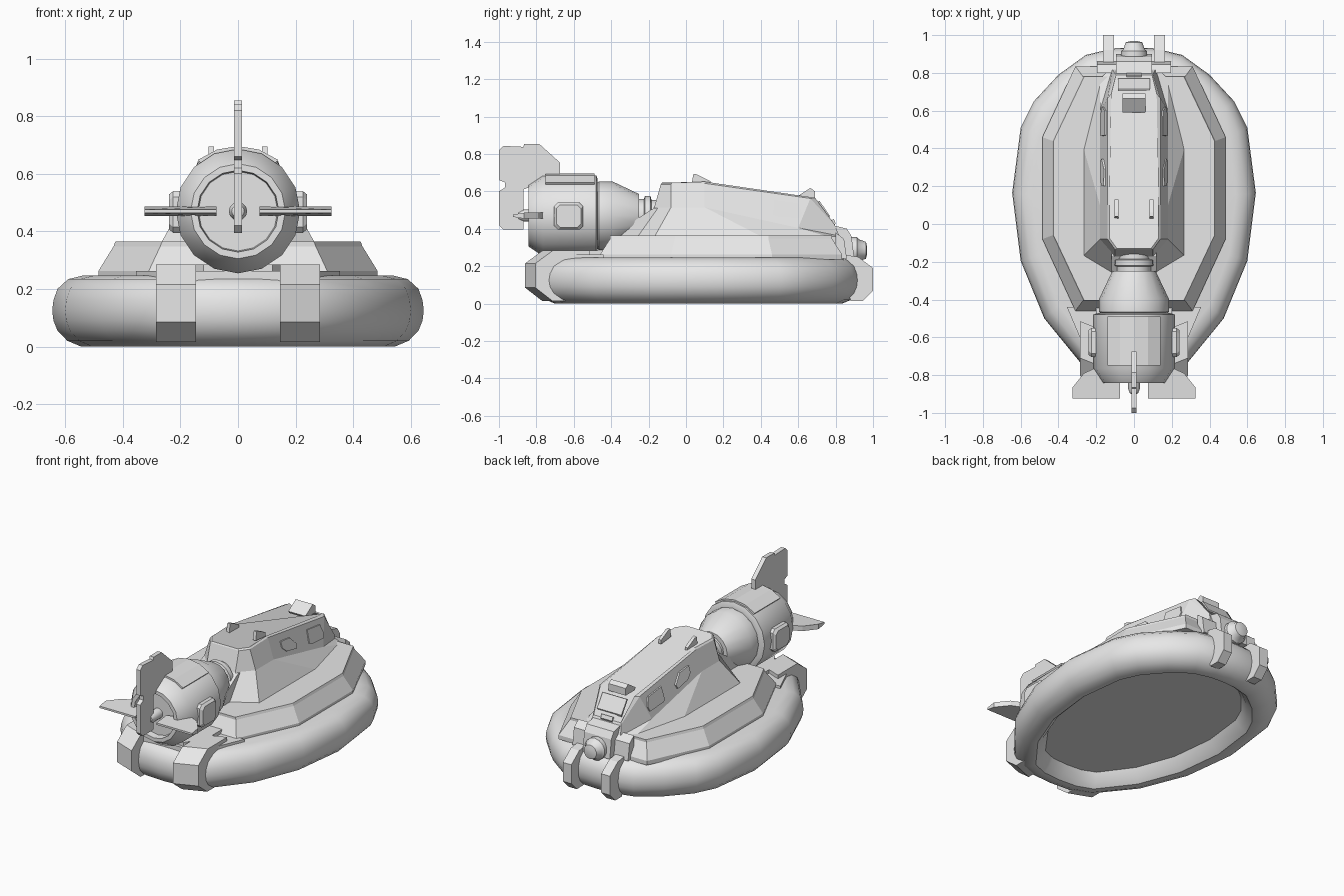
import bpy, bmesh, math

old = bpy.data.objects.get("Cube")
if old:
    bpy.data.objects.remove(old, do_unlink=True)

grey = bpy.data.materials.new("plain_grey")
grey.use_nodes = True
grey.diffuse_color = (0.8, 0.8, 0.8, 1)
grey.node_tree.nodes["Principled BSDF"].inputs["Base Color"].default_value = (0.8, 0.8, 0.8, 1)


def loft(name, rings, smooth=False, mirror=False):
    """Skin closed rings of 3D points and cap both ends."""
    bm = bmesh.new()
    loops = [[bm.verts.new(p) for p in ring] for ring in rings]
    for a, b in zip(loops, loops[1:]):
        for i in range(len(a)):
            j = (i + 1) % len(a)
            bm.faces.new((a[i], a[j], b[j], b[i]))
    bm.faces.new(loops[0])
    bm.faces.new(loops[-1])
    bmesh.ops.recalc_face_normals(bm, faces=bm.faces)
    mesh = bpy.data.meshes.new(name)
    bm.to_mesh(mesh)
    bm.free()
    ob = bpy.data.objects.new(name, mesh)
    bpy.context.collection.objects.link(ob)
    mesh.materials.append(grey)
    if mirror:
        ob.modifiers.new("Mirror", 'MIRROR')
    if smooth:
        bpy.ops.object.select_all(action='DESELECT')
        bpy.context.view_layer.objects.active = ob
        ob.select_set(True)
        bpy.ops.object.shade_smooth_by_angle(angle=math.radians(35))
    return ob


def prism(name, pts, axis, lo, hi, mirror=False):
    """Extrude a 2D outline along an axis."""
    place = {'x': lambda p, d: (d, p[0], p[1]),
             'y': lambda p, d: (p[0], d, p[1]),
             'z': lambda p, d: (p[0], p[1], d)}[axis]
    return loft(name, [[place(p, d) for p in pts] for d in (lo, hi)], mirror=mirror)


def lathe(name, profile, z, n=16):
    """Revolve (radius, y) pairs about a lengthwise axis."""
    turn = [math.tau * i / n for i in range(n)]
    return loft(name, [[(r * math.sin(t), y, z + r * math.cos(t)) for t in turn]
                       for r, y in profile], smooth=True)


def both(half):
    """Close a +x half outline by reflecting it."""
    return list(half) + [(-p[0],) + tuple(p[1:]) for p in reversed(half) if p[0] > 0]


# Inflated skirt with sunken floor
plan = both([(0, -.80), (.15, -.79), (.275, -.745), (.475, -.5), (.6, -.195), (.645, .165),
             (.6, .51), (.53, .65), (.4, .79), (.255, .895), (.11, .93), (0, .935)])
section = [(.105, .246), (.055, .234), (.018, .2), (.004, .16), (0, .125), (.004, .09),
           (.018, .055), (.052, .02), (.1, 0), (.135, .003), (.165, .03), (.195, .08)]
mid = .0625
loft("skirt", [[(x * (1 - i / .645), mid + (y - mid) * (1 - i / .87), z) for x, y in plan]
               for i, z in section], smooth=True)

# Deck plates and stepped hull
prism("front_deck_plate", both([(.16, -.74), (.27, -.64), (.355, -.44)]), 'z', .22, .262)
prism("engine_bed", both([(.12, -.72), (.2, -.6), (.2, -.4)]), 'z', .24, .285)


def hull_ring(corners, z):
    return [(x, y, z) for x, y in both(corners)]


low = [(.31, -.46), (.485, -.08), (.485, .46), (.31, .835)]
high = [(.27, -.405), (.432, -.06), (.432, .44), (.27, .78)]
loft("hull_step", [hull_ring(low, .235), hull_ring(low, .262),
                   hull_ring(high, .348), hull_ring([(x - .006, y) for x, y in high], .364)])

# Flared flank and cabin
waist = [(.1, -.17, .515), (.18, -.08, .515), (.18, .1, .515), (.18, .6, .405), (.115, .82, .362)]
foot = [(.12, -.26, .355), (.27, -.17, .355), (.27, .41, .355), (.18, .77, .355), (.12, .83, .355)]
eaves = [(.1, -.135, .638), (.14, -.08, .638), (.14, .1, .643), (.14, .665, .562), (.1, .795, .42)]
ridge = [(.09, -.13, .646), (.13, -.075, .646), (.13, .1, .652), (.12, .69, .566), (.095, .79, .43)]
loft("flank", [both(foot), both(waist)])
loft("cabin", [both(waist), both(eaves), both(ridge)])
prism("engine_ramp", [(-.4, .35), (-.4, .362), (-.17, .512), (-.1, .512), (-.1, .35)], 'x', -.12, .12)


# Side windows lying on the sloping cabin wall
def wall_x(y, z):
    t = (y - .1) / .5
    base, top = .515 - .11 * t, .643 - .072 * t
    return .18 - .04 * (z - base) / (top - base)


windows = {"forward": [(.2, .585), (.2, .545), (.235, .515), (.335, .495), (.345, .52), (.29, .575)],
           "rear": [(.47, .555), (.465, .475), (.485, .465), (.61, .455), (.62, .485), (.6, .538)]}
for where, pts in windows.items():
    loft(where + "_window", [[(wall_x(y, z) + d, y, z) for y, z in pts] for d in (-.004, .008)],
         mirror=True)

# Cabin roof and tail fittings
prism("roof_fin", [(.03, .64), (.04, .694), (.06, .69), (.13, .655), (.13, .63)], 'x',
      .083, .103, mirror=True)
prism("roof_box", [(.59, .57), (.665, .618), (.69, .6), (.69, .555), (.6, .555)], 'x', -.06, .06)
prism("windscreen", [(.705, .545), (.715, .548), (.77, .468), (.765, .455)], 'x', -.085, .085)
prism("grab_handle", [(.77, .44), (.79, .452), (.8, .43), (.79, .41)], 'x', -.04, .04)
prism("tail_block", [(.78, .24), (.9, .24), (.885, .36), (.86, .4), (.78, .42)], 'x', -.095, .095)
prism("tail_bracket", [(.8, .24), (.86, .24), (.845, .345), (.8, .38)], 'x', .06, .195, mirror=True)
lathe("tail_lamp", [(.07, .86), (.07, .915), (.058, .925), (.045, .962), (.02, .968)], .285, 14)

# Clamps gripping the skirt, the front pair swept back along its curve
clamp = [(-.57, .285), (-.765, .285), (-.86, .215), (-.86, .085), (-.77, .015),
         (-.7, .015), (-.68, .12), (-.57, .24)]
loft("front_clamp", [[(x, y + sweep, z) for y, z in clamp] for x, sweep in ((.145, 0), (.285, .055))],
     mirror=True)
prism("rear_clamp", [(.82, .265), (.92, .25), (1, .19), (1, .07), (.945, .015),
                     (.88, .015), (.85, .12), (.82, .23)], 'x', .105, .165, mirror=True)

# Engine duct, cone and neck
axis_z = .47
lathe("engine_duct", [(.138, -.80), (.142, -.842), (.165, -.842), (.216, -.765),
                      (.216, -.48), (.195, -.472), (.17, -.472)], axis_z)
lathe("engine_cone", [(.17, -.48), (.184, -.465), (.184, -.395), (.115, -.25), (.09, -.25)], axis_z)
lathe("engine_neck", [(.09, -.26), (.09, -.225), (.105, -.22), (.105, -.19), (.085, -.185),
                      (.085, -.1)], axis_z)
lathe("hub", [(.032, -.79), (.032, -.87), (.022, -.895), (.008, -.902)], axis_z, 12)

# Panels on the duct
arc = [math.radians(a) for a in range(-38, 39, 19)]
panel = [(r * math.sin(a), axis_z + r * math.cos(a))
         for r, angles in ((.2, arc), (.226, arc[::-1])) for a in angles]
prism("top_panel", panel, 'y', -.75, -.49)


def side_ring(x, inset):
    a, b, c, d = -.705 + inset, -.55 - inset, .395 + inset, .54 - inset
    k = .02
    return [(x, y, z) for y, z in ((a + k, c), (b - k, c), (b, c + k), (b, d - k),
                                   (b - k, d), (a + k, d), (a, d - k), (a, c + k))]


loft("side_panel", [side_ring(.19, 0), side_ring(.225, 0), side_ring(.24, .012)], mirror=True)

# Rudder and horizontal vanes
prism("rudder", [(-1, .82), (-.975, .843), (-.87, .838), (-.865, .854), (-.785, .854), (-.675, .755),
                 (-.675, .665), (-.79, .64), (-.87, .61), (-.87, .395), (-.975, .395), (-1, .42),
                 (-1, .6), (-.968, .62), (-.968, .648), (-1, .66)], 'x', -.014, .014)
vane = [(.075, -.925), (.325, -.925), (.325, -.865), (.265, -.79), (.2, -.76), (.075, -.83)]
loft("side_vane", [[(x, y, axis_z + s * (.006 if y < -.9 else .016)) for x, y in vane]
                   for s in (-1, 1)], mirror=True)
